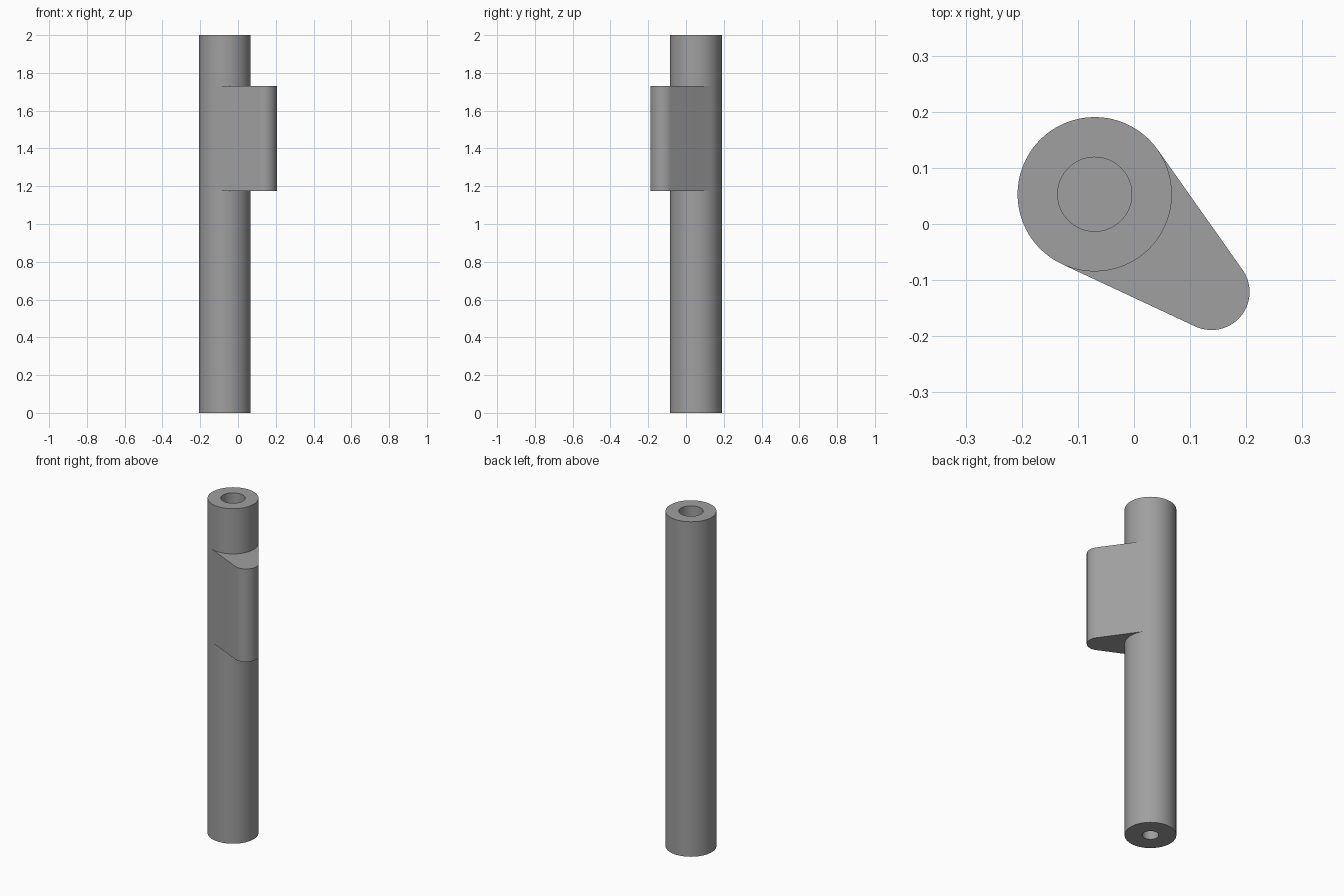
import bpy, bmesh, math

if "Cube" in bpy.data.objects:
    bpy.data.objects.remove(bpy.data.objects["Cube"])

# Main dimensions
C, R = (-0.07, 0.053), 0.1375        # tube axis and radius
L, LR = (0.138, -0.121), 0.068       # lug tip axis and radius
Z_LOW, Z_HIGH, TOP = 1.175, 1.73, 2.0
FRONT, BACK = 40, 56                 # segments on the lug side and the far side

grey = bpy.data.materials.new("grey")
grey.diffuse_color = (0.35, 0.35, 0.35, 1)
grey.use_nodes = True
grey.node_tree.nodes["Principled BSDF"].inputs["Base Color"].default_value = grey.diffuse_color

# Directions of the two tangent lines joining tube and lug tip
dx, dy = L[0] - C[0], L[1] - C[1]
aim = math.atan2(dy, dx)
half = math.acos((R - LR) / math.hypot(dx, dy))
front = [aim - half + 2 * half * i / FRONT for i in range(FRONT + 1)]
back = [aim + half + (2 * math.pi - 2 * half) * i / BACK for i in range(1, BACK)]
angles = front + back
N = len(angles)

bm = bmesh.new()


def ring(center, radius, z, angs=angles):
    return [bm.verts.new((center[0] + radius * math.cos(a),
                          center[1] + radius * math.sin(a), z)) for a in angs]


def bridge(a, b, start=0, end=N):
    for i in range(start, end):
        j = (i + 1) % N
        bm.faces.new((a[i], a[j], b[j], b[i]))


# Tube wall, left open where the lug merges into it
r0, r1, r2, r3 = [ring(C, R, z) for z in (0, Z_LOW, Z_HIGH, TOP)]
bridge(r0, r1)
bridge(r1, r2, FRONT)
bridge(r2, r3)

# Blind bores in both ends
for rim, z, radius, floor_z in ((r3, TOP, 0.066, 1.5), (r0, 0, 0.044, 0.3)):
    mouth = ring(C, radius, z)
    floor = ring(C, radius, floor_z)
    bridge(rim, mouth)
    bridge(mouth, floor)
    bm.faces.new(floor)

# Lug: straight flanks tangent to the tube, rounded tip
tip_low = ring(L, LR, Z_LOW, front)
tip_high = ring(L, LR, Z_HIGH, front)
low = [r1[0]] + tip_low + [r1[FRONT]]
high = [r2[0]] + tip_high + [r2[FRONT]]
for i in range(len(low) - 1):
    bm.faces.new((low[i], low[i + 1], high[i + 1], high[i]))
for tip, tube in ((tip_low, r1), (tip_high, r2)):
    for i in range(FRONT):
        bm.faces.new((tube[i], tube[i + 1], tip[i + 1], tip[i]))

bmesh.ops.recalc_face_normals(bm, faces=bm.faces)
mesh = bpy.data.meshes.new("tube_with_lug")
bm.to_mesh(mesh)
bm.free()
mesh.materials.append(grey)
obj = bpy.data.objects.new("tube_with_lug", mesh)
bpy.context.collection.objects.link(obj)
bpy.context.view_layer.objects.active = obj
obj.select_set(True)
bpy.ops.object.shade_smooth_by_angle(angle=math.radians(30))
